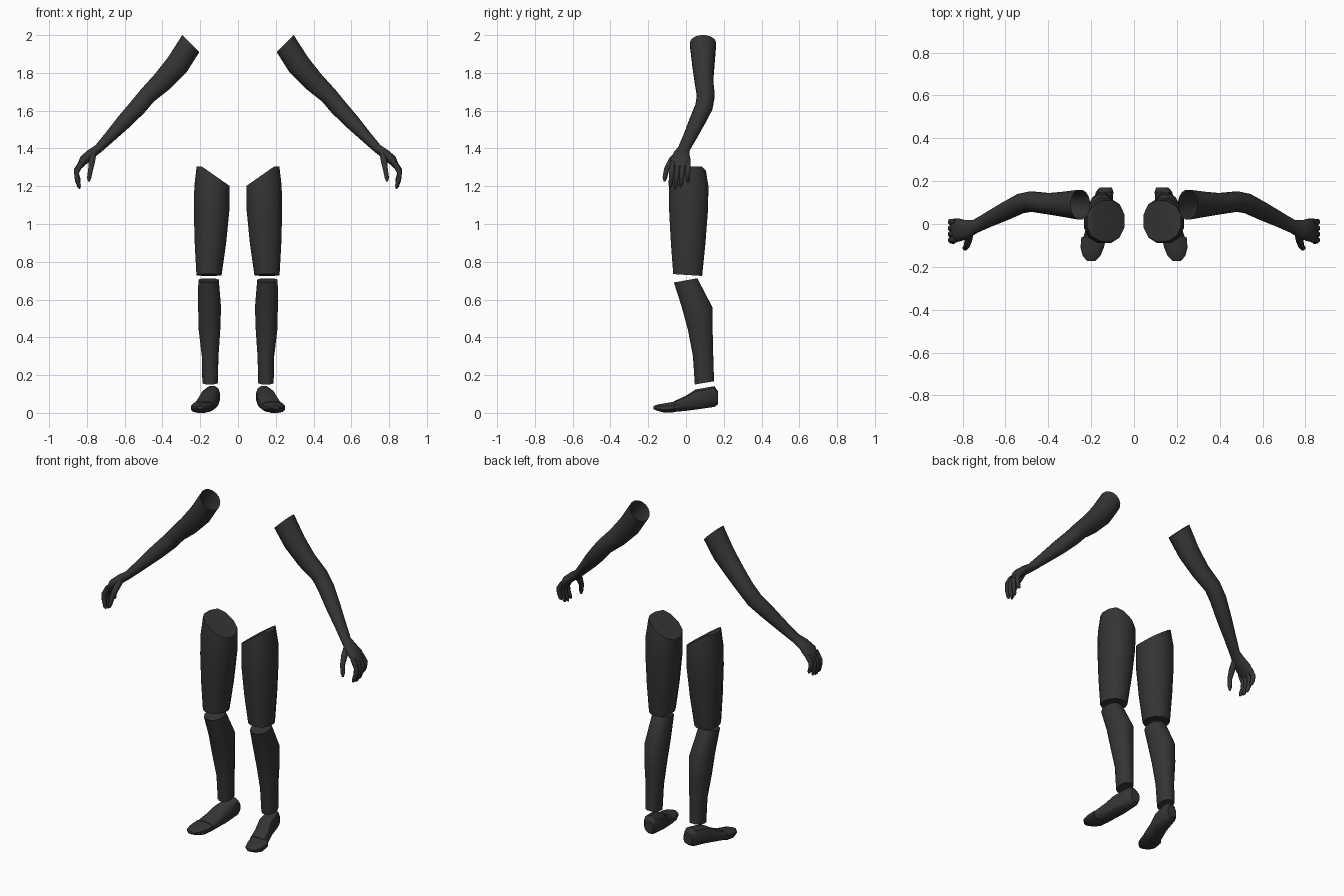
import bpy
import bmesh
from math import cos, sin, tau, radians
from mathutils import Vector

cube = bpy.data.objects.get("Cube")
if cube:
    bpy.data.objects.remove(cube, do_unlink=True)

# Single flat colour
charcoal = bpy.data.materials.new("charcoal")
charcoal.use_nodes = True
colour = (0.035, 0.035, 0.036, 1)
charcoal.diffuse_color = colour
shader = charcoal.node_tree.nodes["Principled BSDF"]
shader.inputs["Base Color"].default_value = colour
shader.inputs["Roughness"].default_value = 0.8


def outline(sides, power):
    """Unit cross-section; a power under one makes it squarer."""
    def shape(v):
        return (abs(v) ** power) * (1 if v > 0 else -1)
    angles = [tau * (i + 0.5) / sides for i in range(sides)]
    return [(shape(cos(a)), shape(sin(a))) for a in angles]


def loft(bm, rings, cap_start=True, cap_end=True):
    """Skin a list of point rings."""
    loops = [[bm.verts.new(p) for p in ring] for ring in rings]
    n = len(loops[0])
    for a, b in zip(loops, loops[1:]):
        for i in range(n):
            j = (i + 1) % n
            bm.faces.new((a[i], a[j], b[j], b[i]))
    if cap_start:
        bm.faces.new(loops[0][::-1])
    if cap_end:
        bm.faces.new(loops[-1])


def limb_rings(stations, sides):
    """Rings square to a path; each station is x, y, z, thickness, width."""
    centres = [Vector(s[:3]) for s in stations]
    rings = []
    for i, s in enumerate(stations):
        along = centres[min(i + 1, len(centres) - 1)] - centres[max(i - 1, 0)]
        if i == 0 and s[3] > 0.06:
            along = Vector((1, 0, -1))
        u = along.cross(Vector((0, 1, 0))).normalized()
        v = u.cross(along).normalized()
        rings.append([centres[i] + u * a * s[3] + v * b * s[4]
                      for a, b in outline(sides, 1)])
    return rings


def leg_rings(stations, sides):
    """Level rings; each station is x min/max, y min/max, front z, back z."""
    rings = []
    for x0, x1, y0, y1, front, back in stations:
        rings.append([((x0 + x1) / 2 + a * (x1 - x0) / 2,
                       (y0 + y1) / 2 + b * (y1 - y0) / 2,
                       (front + back) / 2 + b * (back - front) / 2)
                      for a, b in outline(sides, 0.9)])
    return rings


def foot_rings(stations, sides):
    """Upright rings; each station is y, centre x, half width, bottom, top."""
    return [[(x + a * w, y, (low + high) / 2 + b * (high - low) / 2)
             for a, b in outline(sides, 0.75)]
            for y, x, w, low, high in stations]


def finish(name, bm, angle=35):
    """Make the left part and its mirrored right twin."""
    bmesh.ops.recalc_face_normals(bm, faces=bm.faces)
    for side in ("left", "right"):
        if side == "right":
            bmesh.ops.scale(bm, vec=(-1, 1, 1), verts=bm.verts)
            bmesh.ops.reverse_faces(bm, faces=bm.faces)
        mesh = bpy.data.meshes.new(f"{side}_{name}")
        bm.to_mesh(mesh)
        mesh.materials.append(charcoal)
        obj = bpy.data.objects.new(f"{side}_{name}", mesh)
        bpy.context.collection.objects.link(obj)
        bpy.ops.object.select_all(action="DESELECT")
        obj.select_set(True)
        bpy.context.view_layer.objects.active = obj
        bpy.ops.object.shade_smooth_by_angle(angle=radians(angle))
    bm.free()


# Arm, open at the shoulder, running into the palm
arm = bmesh.new()
loft(arm, limb_rings([
    (0.25, 0.09, 1.955, 0.065, 0.071),
    (0.32, 0.092, 1.845, 0.064, 0.06),
    (0.4, 0.095, 1.755, 0.057, 0.05),
    (0.48, 0.105, 1.68, 0.048, 0.048),
    (0.53, 0.095, 1.62, 0.047, 0.047),
    (0.6, 0.06, 1.545, 0.042, 0.043),
    (0.68, 0.02, 1.46, 0.031, 0.036),
    (0.738, -0.01, 1.4, 0.024, 0.032),
    (0.78, -0.024, 1.37, 0.026, 0.043),
    (0.815, -0.028, 1.34, 0.026, 0.054),
    (0.842, -0.028, 1.3, 0.014, 0.05)], 16), cap_start=False)
finish("arm", arm, 50)

# Four curled fingers and the thumb
hand = bmesh.new()
for y, reach in ((-0.07, 0.95), (-0.043, 1), (-0.015, 0.95), (0.01, 0.75)):
    path = [(0.828, 0, 0.016), (0.855, 0.05, 0.015), (0.852, 0.09, 0.013),
            (0.842, 0.125, 0.011), (0.837, 0.138, 0.004)]
    loft(hand, limb_rings([(x, y - 0.1 * drop * (y < 0), 1.325 - drop * reach, r, r)
                           for x, drop, r in path], 8))
loft(hand, limb_rings([
    (0.765, -0.035, 1.38, 0.018, 0.02),
    (0.773, -0.075, 1.335, 0.018, 0.02),
    (0.78, -0.103, 1.29, 0.014, 0.015),
    (0.788, -0.112, 1.245, 0.012, 0.013),
    (0.79, -0.114, 1.225, 0.005, 0.005)], 8))
finish("fingers", hand, 60)

# Thigh, with a slanted cut at the hip
thigh = bmesh.new()
loft(thigh, leg_rings([
    (0.085, 0.222, -0.07, 0.088, 0.735, 0.725),
    (0.06, 0.232, -0.083, 0.106, 0.9, 0.9),
    (0.042, 0.237, -0.093, 0.12, 1.08, 1.08),
    (0.042, 0.234, -0.093, 0.122, 1.2, 1.2),
    (0.046, 0.222, -0.08, 0.105, 1.305, 1.305)], 12))
geometry = thigh.verts[:] + thigh.edges[:] + thigh.faces[:]
cut = bmesh.ops.bisect_plane(thigh, geom=geometry, plane_co=(0.042, 0, 1.2),
                             plane_no=(-0.105, 0, 0.15), clear_outer=True)
rim = [e for e in cut["geom_cut"] if isinstance(e, bmesh.types.BMEdge)]
bmesh.ops.holes_fill(thigh, edges=[e for e in rim if e.is_boundary], sides=0)
finish("thigh", thigh)

# Shin and calf
calf = bmesh.new()
loft(calf, leg_rings([
    (0.106, 0.19, 0.045, 0.15, 0.15, 0.168),
    (0.102, 0.193, 0.035, 0.146, 0.3, 0.3),
    (0.092, 0.21, 0.008, 0.143, 0.44, 0.44),
    (0.088, 0.213, -0.025, 0.142, 0.56, 0.56),
    (0.1, 0.212, -0.066, 0.062, 0.69, 0.713)], 12))
finish("calf", calf)

# Foot and the separate toe cap
foot = bmesh.new()
loft(foot, foot_rings([
    (0.17, 0.132, 0.03, 0.045, 0.115),
    (0.15, 0.137, 0.042, 0.03, 0.143),
    (0.05, 0.152, 0.05, 0.016, 0.125),
    (0, 0.167, 0.052, 0.01, 0.092),
    (-0.065, 0.183, 0.056, 0.004, 0.062)], 12))
finish("foot", foot)

toe = bmesh.new()
loft(toe, foot_rings([
    (-0.06, 0.187, 0.06, 0.003, 0.06),
    (-0.11, 0.195, 0.056, 0, 0.052),
    (-0.15, 0.198, 0.042, 0.01, 0.045),
    (-0.173, 0.2, 0.018, 0.02, 0.036)], 12))
finish("toe_cap", toe)
